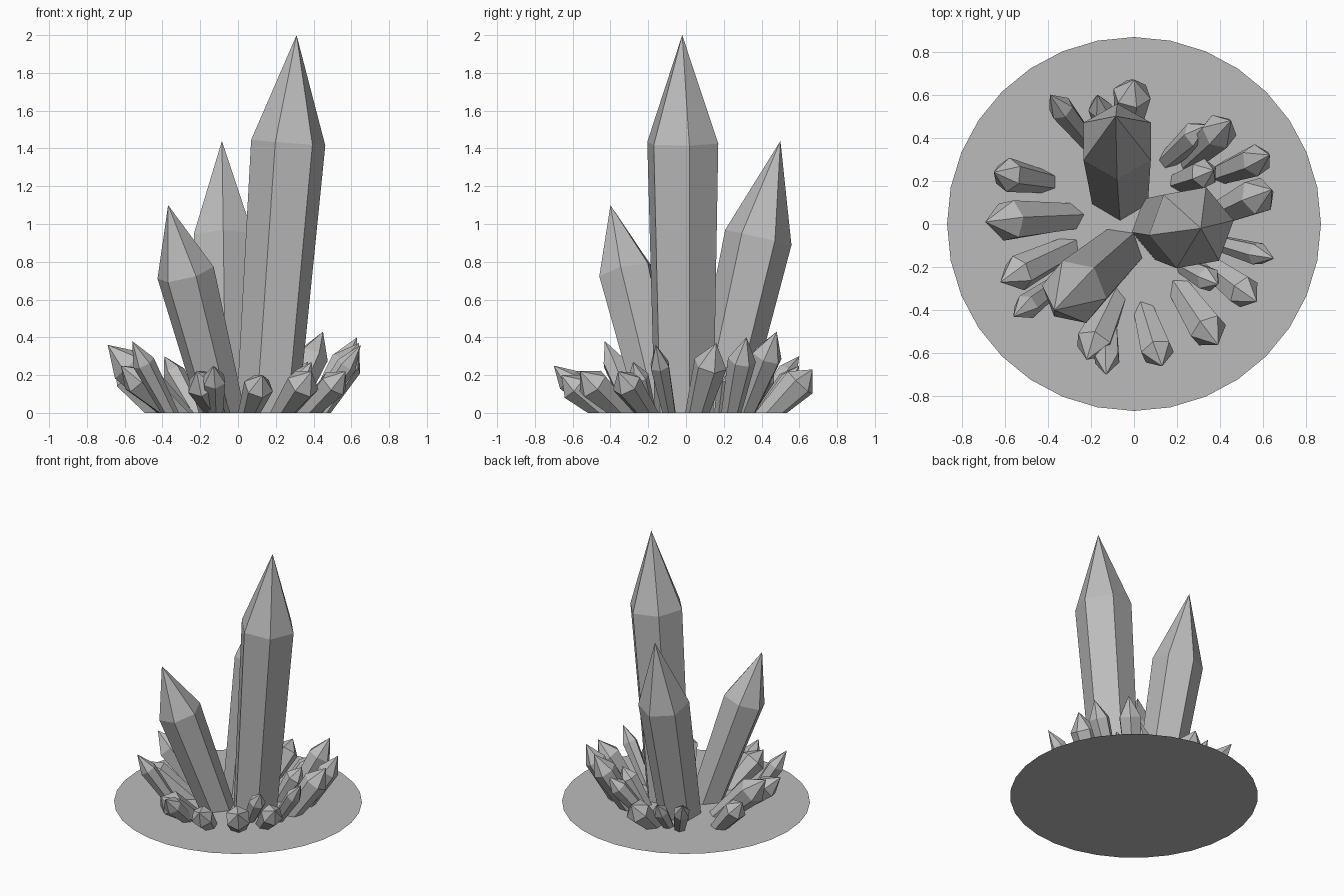
import bpy, bmesh, math
from mathutils import Vector

cube = bpy.data.objects.get("Cube")
if cube:
    bpy.data.objects.remove(cube, do_unlink=True)

stone = bpy.data.materials.new("stone_grey")
stone.use_nodes = True
grey = (0.5, 0.5, 0.5, 1)
stone.diffuse_color = grey
stone.node_tree.nodes["Principled BSDF"].inputs["Base Color"].default_value = grey


def finish(name, bm):
    bmesh.ops.recalc_face_normals(bm, faces=bm.faces)
    mesh = bpy.data.meshes.new(name)
    bm.to_mesh(mesh)
    bm.free()
    mesh.materials.append(stone)
    obj = bpy.data.objects.new(name, mesh)
    bpy.context.collection.objects.link(obj)
    return obj


def crystal(name, base, tip, radius, taper=0.75, shoulder=0.7, roll=10):
    """Six-sided tapered shaft, cut level at the ground, with a pointed end."""
    base, tip = Vector((*base, 0)), Vector(tip)
    axis = (tip - base).normalized()
    turn = Vector((0, 0, 1)).rotation_difference(axis)
    middle = base.lerp(tip, shoulder)
    bm = bmesh.new()
    low, high = [], []
    for i in range(6):
        a = math.radians(roll + 60 * i)
        side = turn @ Vector((math.cos(a), math.sin(a), 0)) * radius
        top = middle + side
        top.z = max(top.z, 0.01)
        foot = base + side * taper
        foot -= axis * (foot.z / axis.z)      # slide along the shaft to the ground
        # keep flat-lying shafts from spreading too far at the foot
        spread = foot - base
        spread.length = min(spread.length, radius * 1.3)
        low.append(bm.verts.new(base + spread))
        high.append(bm.verts.new(top))
    point = bm.verts.new(tip)
    for i in range(6):
        j = (i + 1) % 6
        bm.faces.new((low[i], low[j], high[j], high[i]))
        bm.faces.new((high[i], high[j], point))
    return finish(name, bm)


# Flat round base
bm = bmesh.new()
bmesh.ops.create_circle(bm, cap_ends=True, segments=32, radius=0.867)
finish("ground_disc", bm)

# Three main crystals
crystal("tall_crystal", (0.155, -0.01), (0.31, -0.02, 2.0), 0.2, 0.83, 0.715, 10)
crystal("back_crystal", (-0.065, 0.17), (-0.085, 0.5, 1.44), 0.18, 0.83, 0.645, 30)
crystal("front_crystal", (-0.085, -0.14), (-0.37, -0.4, 1.1), 0.155, 0.78, 0.675, 50)

# Ring of small crystals: foot, tip, radius
small = [
    ((-0.33, 0.03), (-0.69, 0.01, 0.36), 0.1),
    ((-0.43, 0.2), (-0.65, 0.24, 0.26), 0.08),
    ((-0.34, -0.13), (-0.62, -0.27, 0.25), 0.085),
    ((-0.36, -0.28), (-0.56, -0.43, 0.38), 0.06),
    ((-0.11, -0.39), (-0.22, -0.63, 0.22), 0.09),
    ((-0.12, -0.44), (-0.13, -0.7, 0.25), 0.065),
    ((0.06, -0.44), (0.13, -0.66, 0.2), 0.08),
    ((0.24, -0.34), (0.39, -0.56, 0.22), 0.09),
    ((0.37, -0.21), (0.57, -0.36, 0.22), 0.08),
    ((0.24, -0.2), (0.39, -0.28, 0.27), 0.06),
    ((0.4, -0.09), (0.65, -0.16, 0.36), 0.055),
    ((0.42, 0.06), (0.64, 0.16, 0.37), 0.09),
    ((0.42, 0.24), (0.63, 0.32, 0.4), 0.075),
    ((0.27, 0.31), (0.45, 0.48, 0.43), 0.085),
    ((0.17, 0.31), (0.34, 0.46, 0.28), 0.065),
    ((0.22, 0.2), (0.37, 0.25, 0.27), 0.07),
    ((-0.03, 0.45), (0.0, 0.67, 0.23), 0.09),
    ((-0.22, 0.39), (-0.39, 0.6, 0.3), 0.06),
    ((-0.13, 0.4), (-0.17, 0.6, 0.25), 0.055),
]
for n, (foot, tip, radius) in enumerate(small):
    crystal(f"small_crystal_{n + 1}", foot, tip, radius, 0.7, 0.7, 10 + 17 * n)
